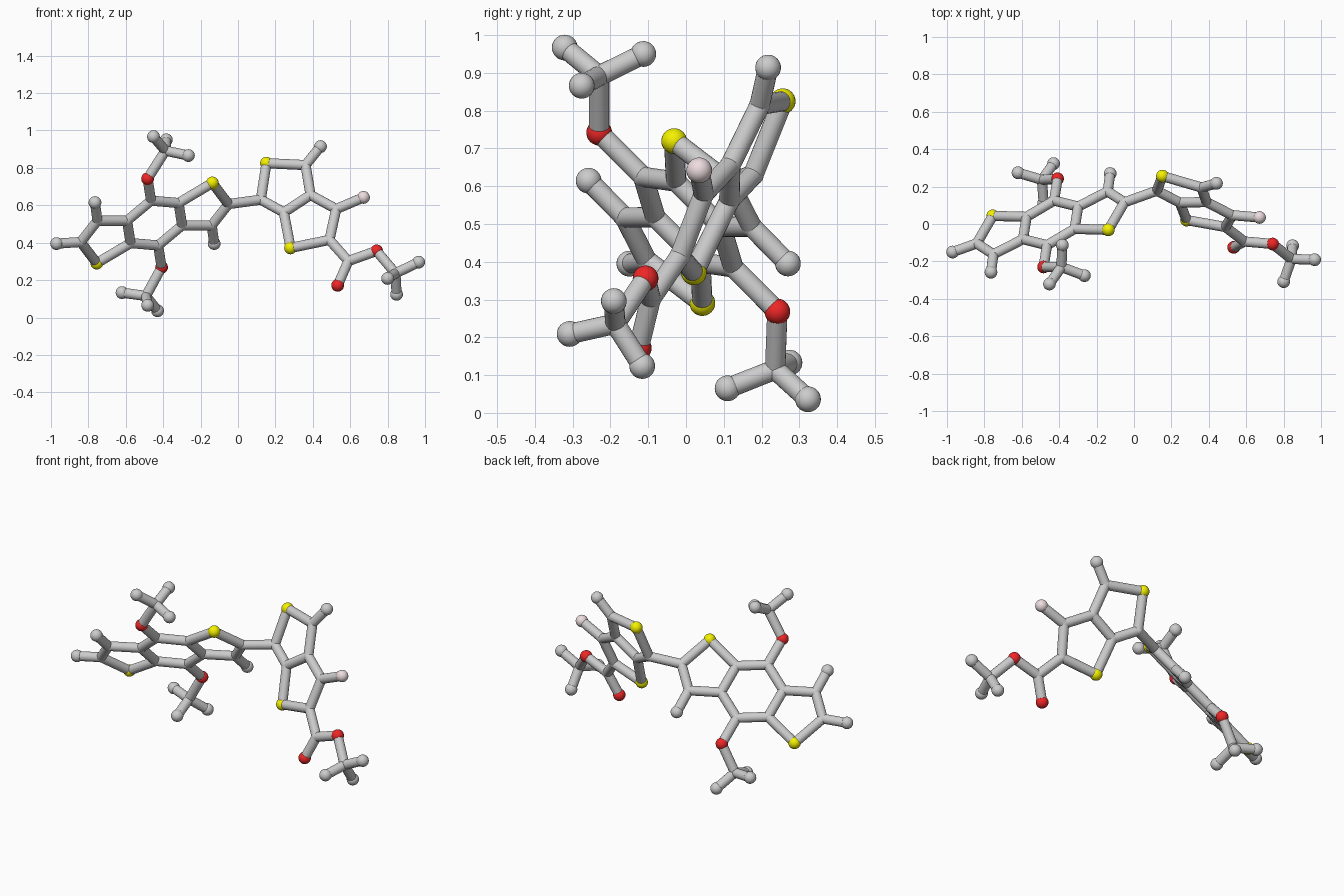
import bpy
from mathutils import Vector as V

if "Cube" in bpy.data.objects:
    bpy.data.objects.remove(bpy.data.objects["Cube"])

BOND_R, JOINT_R, BALL_R = 0.027, 0.028, 0.034


def material(name, rgb):
    m = bpy.data.materials.new(name)
    m.diffuse_color = (*rgb, 1)
    m.use_nodes = True
    m.node_tree.nodes["Principled BSDF"].inputs["Base Color"].default_value = m.diffuse_color
    return m


MATS = {"S": material("yellow", (0.9, 0.88, 0.0)),
        "O": material("red", (0.85, 0.02, 0.02)),
        "F": material("pale_pink", (0.85, 0.72, 0.74))}
NAMES = {"S": "yellow_ball", "O": "red_ball", "F": "pink_ball",
         "H": "end_ball", "C": "joint"}
atoms = {}


def ball(key, p):
    # First letter of the key picks the kind of ball
    kind = key[0]
    atoms[key] = V(p)
    bpy.ops.mesh.primitive_uv_sphere_add(
        segments=24, ring_count=16, location=p,
        radius=JOINT_R if kind == "C" else BALL_R)
    ob = bpy.context.object
    ob.name = NAMES[kind]
    bpy.ops.object.shade_smooth()
    if kind in MATS:
        ob.data.materials.append(MATS[kind])


def rod(a, b):
    a, b = atoms[a], atoms[b]
    d = b - a
    bpy.ops.mesh.primitive_cylinder_add(vertices=20, radius=BOND_R,
                                        depth=d.length, location=(a + b) / 2)
    ob = bpy.context.object
    ob.name = "rod"
    ob.rotation_mode = 'QUATERNION'
    ob.rotation_quaternion = d.to_track_quat('Z', 'Y')
    bpy.ops.object.shade_smooth_by_angle()


def chain(keys):
    k = keys.split()
    for a, b in zip(k, k[1:]):
        rod(a, b)


# Left three-ring plate: half laid out in its own plane, repeated by half turn
centre = V((-0.446, 0.006, 0.505))
e1 = V((0.929, 0.185, 0.319)) * 0.1216
e2 = V((-0.111, -0.700, 0.703)) * 0.1216
half = {"Ctop": (0, 1.4), "Otop": (0, 2.77), "Cfuse": (1.22, 0.7),
        "Cfuse_low": (1.22, -0.7), "S": (2.88, 1.2), "Ctip": (3.45, -0.38),
        "Cside": (2.55, -1.3), "Hside": (2.53, -2.43)}
for tag, s in (("_r", 1), ("_l", -1)):
    for k, (a, b) in half.items():
        ball(k + tag, centre + s * (a * e1 + b * e2))
for t, o in (("_r", "_l"), ("_l", "_r")):
    chain(f"Otop{t} Ctop{t} Cfuse{t} S{t} Ctip{t} Cside{t} Cfuse_low{t} Ctop{o}")
    chain(f"Cfuse{t} Cfuse_low{t}")
    chain(f"Cside{t} Hside{t}")
ball("Htip", (-0.97, -0.15, 0.395))
rod("Ctip_l", "Htip")

# Right two-ring plate: y follows from the tilt of the plate
plate = {"Clink": (0.122, 0.630), "Sup": (0.152, 0.825), "Cup": (0.361, 0.815),
         "Hup": (0.441, 0.914), "Cf1": (0.388, 0.655), "Cf2": (0.245, 0.562),
         "Cpink": (0.525, 0.580), "F": (0.671, 0.642), "Clow": (0.489, 0.415),
         "Slow": (0.281, 0.372), "Carm": (0.590, 0.302)}
for k, (x, z) in plate.items():
    ball(k, (x, 0.256 - 0.27 * (x - 0.152) + 0.442 * (z - 0.825), z))
chain("Ctip_r Clink Sup Cup Cf1 Cf2 Clink")
chain("Cf1 Cpink Clow Slow Cf2")
chain("Cup Hup")
chain("Cpink F")
chain("Clow Carm")

# Side arm of the right plate
ball("Oend", (0.533, -0.125, 0.172))
ball("Oarm", (0.741, -0.107, 0.356))
chain("Oend Carm Oarm")


# Three-pronged ends
def tripod(key, root, hub, ends):
    ball("C" + key, hub)
    rod(root, "C" + key)
    for i, e in enumerate(ends):
        ball(f"H{key}{i}", e)
        rod("C" + key, f"H{key}{i}")


tripod("t1", "Otop_r", (-0.388, -0.230, 0.892),
       [(-0.452, -0.321, 0.967), (-0.383, -0.113, 0.950), (-0.265, -0.276, 0.866)])
tripod("t2", "Otop_l", (-0.492, 0.236, 0.115),
       [(-0.430, 0.323, 0.036), (-0.483, 0.110, 0.065), (-0.620, 0.274, 0.133)])
tripod("t3", "Oarm", (0.842, -0.187, 0.236),
       [(0.966, -0.191, 0.296), (0.800, -0.308, 0.209), (0.848, -0.116, 0.124)])
